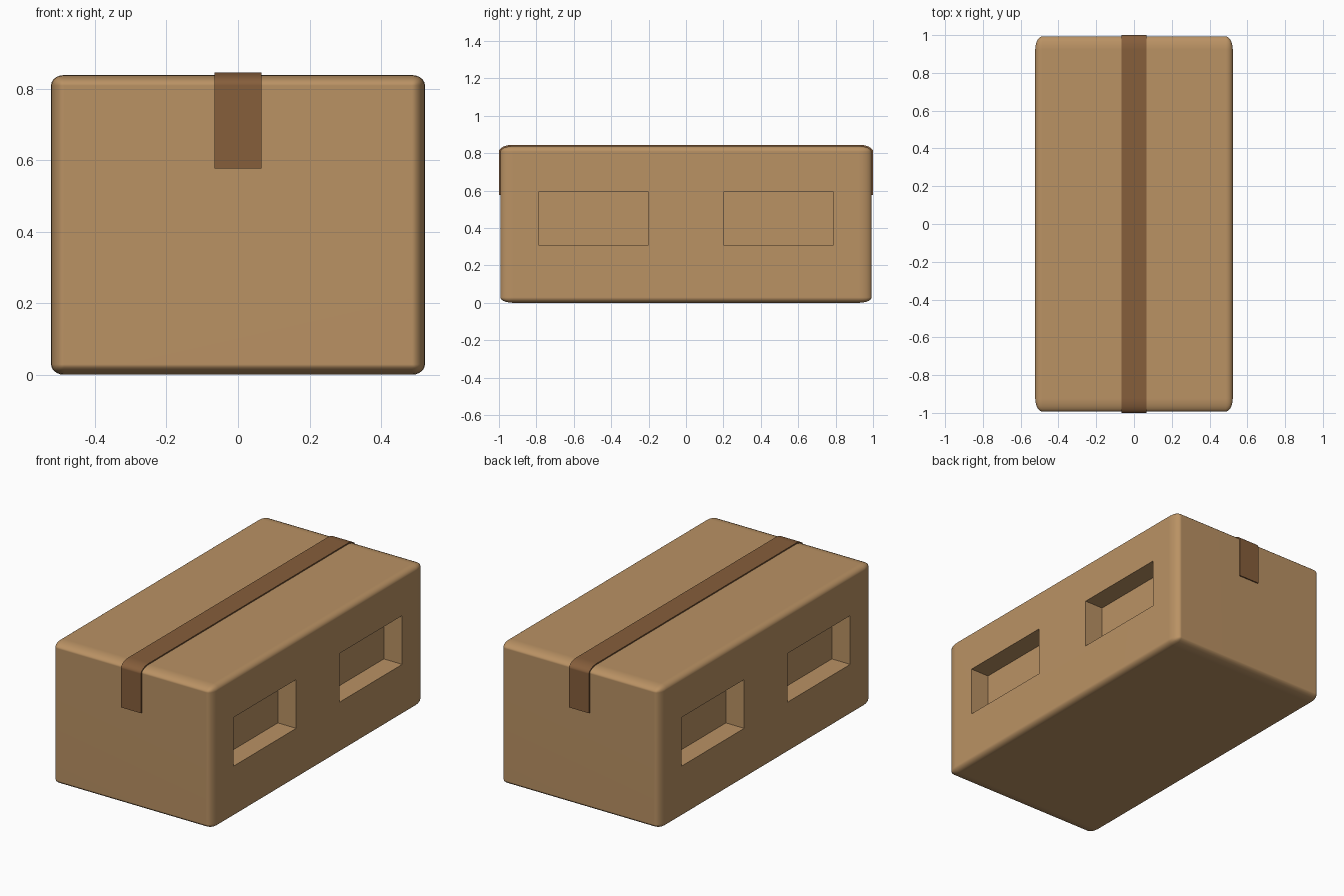
import bpy, bmesh, math

if "Cube" in bpy.data.objects:
    bpy.data.objects.remove(bpy.data.objects["Cube"])

HX, HY, HZ = 0.523, 0.993, 0.419   # half sizes of the box
BEV = 0.07                         # bevel of the unit cube, stretched with it


def material(name, rgb):
    m = bpy.data.materials.new(name)
    m.diffuse_color = (*rgb, 1)
    m.use_nodes = True
    m.node_tree.nodes["Principled BSDF"].inputs["Base Color"].default_value = m.diffuse_color
    return m


cardboard = material("cardboard brown", (0.49, 0.287, 0.127))
tape_brown = material("tape dark brown", (0.238, 0.112, 0.044))


def make_object(name, bm, mat):
    bmesh.ops.recalc_face_normals(bm, faces=bm.faces)
    me = bpy.data.meshes.new(name)
    bm.to_mesh(me)
    bm.free()
    me.materials.append(mat)
    ob = bpy.data.objects.new(name, me)
    bpy.context.collection.objects.link(ob)
    return ob


def activate(ob):
    bpy.ops.object.select_all(action='DESELECT')
    ob.select_set(True)
    bpy.context.view_layer.objects.active = ob


def smooth(ob):
    activate(ob)
    bpy.ops.object.shade_smooth_by_angle(angle=math.radians(40))
    wn = ob.modifiers.new("flat panels", 'WEIGHTED_NORMAL')
    wn.keep_sharp = True


# Carton body: bevelled cube stretched to size
bm = bmesh.new()
bmesh.ops.create_cube(bm, size=2)
bmesh.ops.bevel(bm, geom=bm.edges[:], offset=BEV, segments=5, profile=0.5,
                affect='EDGES')
bmesh.ops.scale(bm, vec=(HX, HY, HZ), verts=bm.verts)
bmesh.ops.translate(bm, vec=(0, 0, HZ), verts=bm.verts)
box = make_object("carton_body", bm, cardboard)

# Hand hole cutters: two recesses on each long side
bm = bmesh.new()
for sx in (-1, 1):
    for sy in (-1, 1):
        vs = bmesh.ops.create_cube(bm, size=1)["verts"]
        bmesh.ops.scale(bm, vec=(0.24, 0.584, 0.288), verts=vs)
        bmesh.ops.translate(bm, vec=(sx * HX, sy * 0.495, 0.45), verts=vs)
cutter = make_object("hand_hole_cutter", bm, cardboard)
cutter.hide_render = True

mod = box.modifiers.new("hand holes", 'BOOLEAN')
mod.operation = 'DIFFERENCE'
mod.solver = 'EXACT'
mod.object = cutter
activate(box)
bpy.ops.object.modifier_apply(modifier=mod.name)
bpy.data.objects.remove(cutter)
smooth(box)

# Tape: strip following the rounded top edges and hanging down both ends
CY, CZ, END, HALF, STEPS = HY * (1 - BEV), HZ * (2 - BEV), 0.577, 0.066, 8


def path(ry, rz):
    right = [(CY + ry, END)]
    for i in range(STEPS + 1):
        a = math.pi / 2 * i / STEPS
        right.append((CY + ry * math.cos(a), CZ + rz * math.sin(a)))
    return right + [(-y, z) for y, z in reversed(right)]


outer = path(1.0 - CY, 0.845 - CZ)
inner = path(0.99 - CY, 0.835 - CZ)
bm = bmesh.new()
rings = []
for (yo, zo), (yi, zi) in zip(outer, inner):
    rings.append([bm.verts.new(p) for p in (
        (-HALF, yo, zo), (HALF, yo, zo), (HALF, yi, zi), (-HALF, yi, zi))])
for a, b in zip(rings, rings[1:]):
    for k in range(4):
        n = (k + 1) % 4
        bm.faces.new((a[k], a[n], b[n], b[k]))
bm.faces.new(rings[0])
bm.faces.new(rings[-1])
smooth(make_object("packing_tape", bm, tape_brown))
